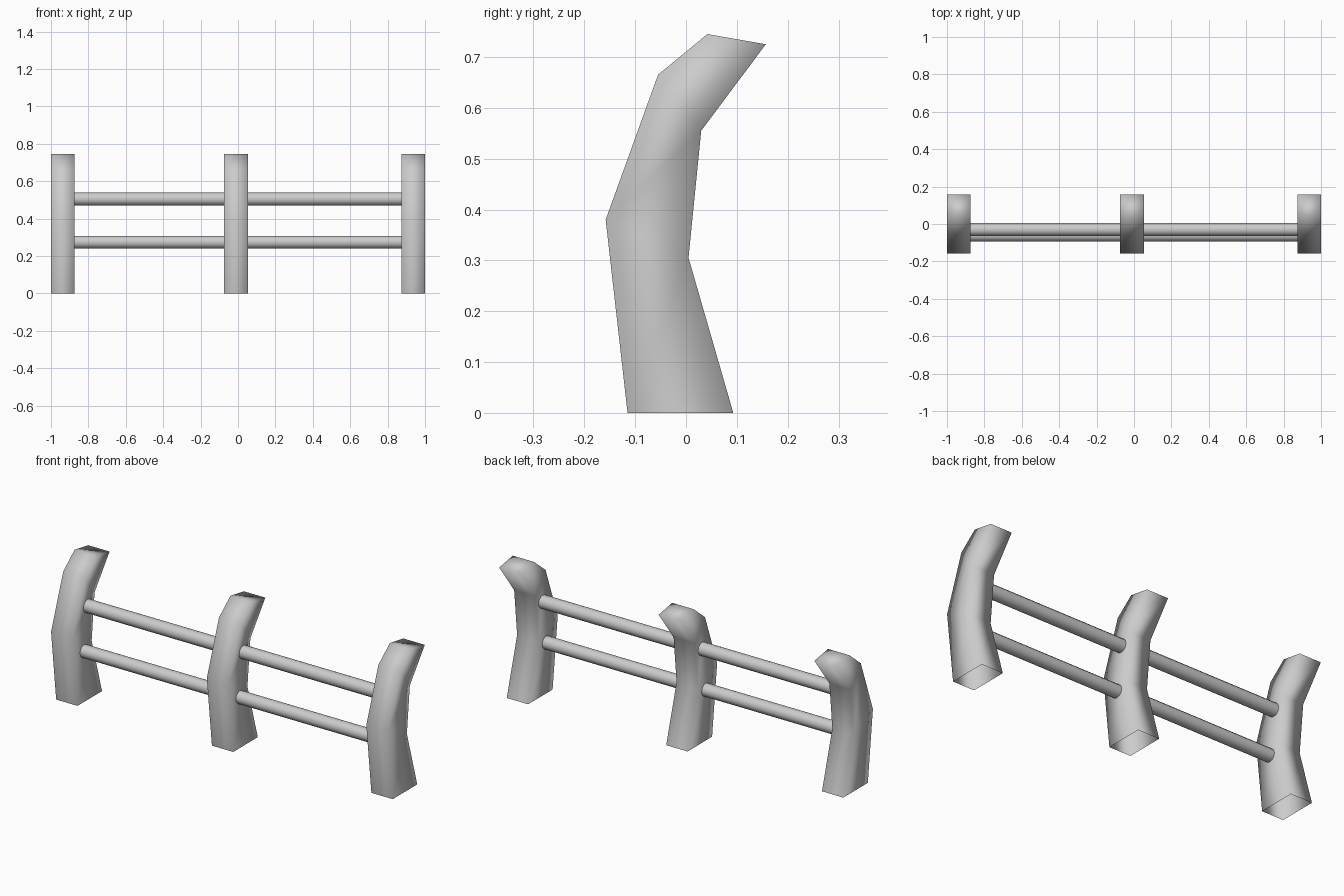
import bpy
import bmesh
from math import pi
from mathutils import Matrix, Vector

cube = bpy.data.objects.get("Cube")
if cube:
    bpy.data.objects.remove(cube, do_unlink=True)

# One plain grey for everything
grey = bpy.data.materials.new("plain grey")
grey.use_nodes = True
colour = (0.6, 0.6, 0.6, 1)
grey.diffuse_color = colour
grey.node_tree.nodes["Principled BSDF"].inputs["Base Color"].default_value = colour


def add_object(name, bm, location):
    for face in bm.faces:
        face.smooth = True
    mesh = bpy.data.meshes.new(name)
    bm.to_mesh(mesh)
    bm.free()
    mesh.materials.append(grey)
    obj = bpy.data.objects.new(name, mesh)
    obj.location = location
    bpy.context.collection.objects.link(obj)
    return obj


# Bent post: front and back outline points (y, z), from the ground up
FRONT = [(-0.115, 0), (-0.158, 0.38), (-0.055, 0.665), (0.042, 0.745)]
BACK = [(0.093, 0), (0.005, 0.305), (0.03, 0.555), (0.157, 0.725)]
HALF = 0.0635


def add_post(name, x):
    bm = bmesh.new()
    rings = []
    for front, back in zip(FRONT, BACK):
        corners = [(-HALF, *front), (HALF, *front), (HALF, *back), (-HALF, *back)]
        rings.append([bm.verts.new(c) for c in corners])
    for low, high in zip(rings, rings[1:]):
        for i in range(4):
            j = (i + 1) % 4
            bm.faces.new((low[i], low[j], high[j], high[i]))
    bm.faces.new(rings[-1])  # closed top, open foot
    return add_object(name, bm, (x, 0, 0))


# Round rail running through all the posts
def add_rail(name, y, z, radius):
    bm = bmesh.new()
    bmesh.ops.create_cone(bm, cap_ends=False, segments=12, radius1=radius,
                          radius2=radius, depth=1.86,
                          matrix=Matrix.Rotation(pi / 2, 4, "Y"))
    return add_object(name, bm, Vector((0, y, z)))


add_post("right_post", HALF - 1)
add_post("middle_post", -0.011)
add_post("left_post", 1 - HALF)
add_rail("upper_rail", -0.03, 0.505, 0.035)
add_rail("lower_rail", -0.06, 0.274, 0.034)
